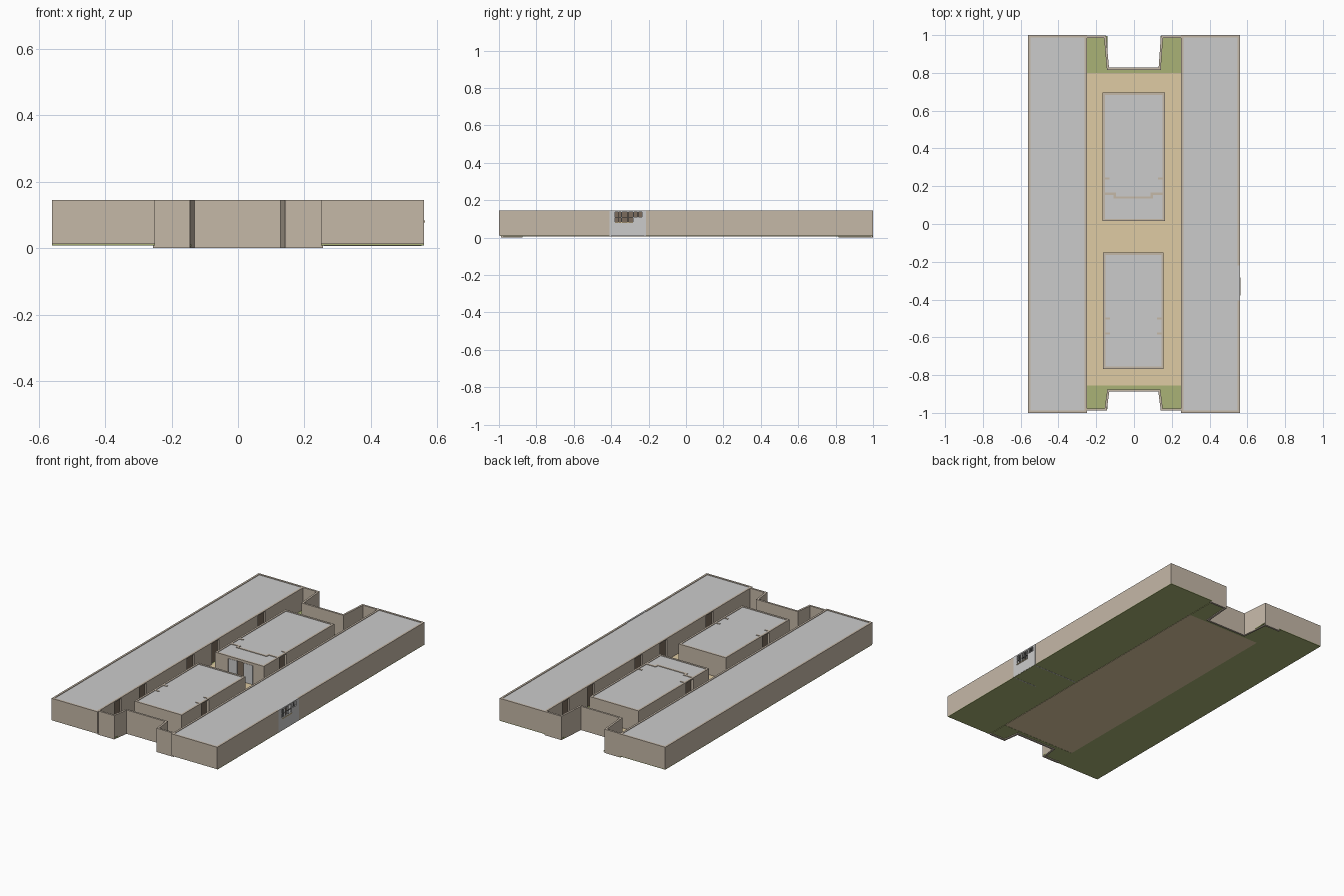
import bpy, bmesh
from math import atan2
from mathutils import Matrix, Vector

if "Cube" in bpy.data.objects:
    bpy.data.objects.remove(bpy.data.objects["Cube"])

T = 0.012           # wall thickness
G, H = 0.012, 0.145  # ground level and wall top


def mat(name, rgb):
    m = bpy.data.materials.new(name)
    m.diffuse_color = (*rgb, 1)
    m.use_nodes = True
    m.node_tree.nodes["Principled BSDF"].inputs["Base Color"].default_value = m.diffuse_color
    return m


BRICK = mat("brick", (0.56, 0.48, 0.39))
GRASS = mat("grass", (0.40, 0.45, 0.18))
SAND = mat("sand", (0.74, 0.60, 0.37))
DOOR = mat("dark_door", (0.20, 0.15, 0.11))
FRAME = mat("dark_frame", (0.16, 0.16, 0.16))


def finish(name, bm, material=None):
    me = bpy.data.meshes.new(name)
    bm.to_mesh(me)
    bm.free()
    ob = bpy.data.objects.new(name, me)
    bpy.context.collection.objects.link(ob)
    if material:
        me.materials.append(material)
    return ob


def add_box(bm, lo, hi, m=Matrix()):
    lo, hi = Vector(lo), Vector(hi)
    s = hi - lo
    bmesh.ops.create_cube(bm, size=1, matrix=m @ Matrix.Translation((lo + hi) / 2)
                          @ Matrix.Diagonal((s.x, s.y, s.z, 1)))


def box(name, lo, hi, material=None):
    bm = bmesh.new()
    add_box(bm, lo, hi)
    return finish(name, bm, material)


def add_wall(bm, p, q, z0=G, z1=H, holes=(), t=T):
    """Wall from p to q; holes are (start, end, bottom, top) measured along the wall."""
    d = Vector(q) - Vector(p)
    m = Matrix.Translation((p[0], p[1], 0)) @ Matrix.Rotation(atan2(d.y, d.x), 4, 'Z')
    s = -t / 2
    for a, b, lo, hi in sorted(holes):
        add_box(bm, (s, -t / 2, z0), (a, t / 2, z1), m)
        if lo > z0:
            add_box(bm, (a, -t / 2, z0), (b, t / 2, lo), m)
        if hi < z1:
            add_box(bm, (a, -t / 2, hi), (b, t / 2, z1), m)
        s = b
    add_box(bm, (s, -t / 2, z0), (d.length + t / 2, t / 2, z1), m)


def path_wall(name, pts, z0=G, z1=H, material=BRICK):
    bm = bmesh.new()
    for p, q in zip(pts, pts[1:]):
        add_wall(bm, p, q, z0, z1)
    return finish(name, bm, material)


# Ground: grass under the wings and court ends, sand court in the middle
for s, side in ((-1, "left"), (1, "right")):
    x = sorted((s * 0.25, s * 0.56))
    box(f"{side}_ground", (x[0], -0.995, 0.008), (x[1], 1, G), GRASS)
    x = sorted((s * 0.14, s * 0.25))
    box(f"{side}_back_lawn", (x[0], 0.80, 0.005), (x[1], 0.995, 0.011), GRASS)
    box(f"{side}_front_lawn", (x[0], -0.98, 0.005), (x[1], -0.855, 0.011), GRASS)
box("back_lawn", (-0.14, 0.80, 0.005), (0.14, 0.82, 0.011), GRASS)
box("front_lawn", (-0.14, -0.885, 0.005), (0.14, -0.855, 0.011), GRASS)
box("court", (-0.25, -0.855, 0.006), (0.25, 0.80, G), SAND)

# Long side wings with doorways onto the court
XO, XI, YE = 0.554, 0.256, 0.994
DOORS = (-0.80, -0.56, -0.10, 0.14, 0.585)
ENT = (-0.405, -0.22)
for s, side in ((-1, "left"), (1, "right")):
    bm = bmesh.new()
    holes = [(ENT[0] + YE, ENT[1] + YE, G, H)] if s > 0 else []
    add_wall(bm, (s * XO, -YE), (s * XO, YE), holes=holes)
    for y in (-YE, YE):
        add_wall(bm, (s * XI, y), (s * XO, y))
    ys = [-s * y for y in DOORS]
    add_wall(bm, (s * XI, -YE), (s * XI, YE),
             holes=[(y - 0.035 + YE, y + 0.035 + YE, G, 0.138) for y in ys])
    finish(f"{side}_wing_walls", bm, BRICK)
    x = sorted((s * XO, s * XI))
    box(f"{side}_wing_roof", (x[0], -YE, 0.138), (x[1], YE, 0.142))
    bm = bmesh.new()
    for y in ys:
        add_box(bm, (s * 0.262 - 0.002, y - 0.036, G), (s * 0.262 + 0.002, y + 0.036, 0.138))
    finish(f"{side}_wing_doors", bm, DOOR)

# Recessed walls closing both ends of the court
path_wall("back_end_wall", [(-0.25, 0.992), (-0.153, 0.992), (-0.138, 0.822),
                            (0.136, 0.822), (0.148, 0.992), (0.25, 0.992)], 0.0)
path_wall("front_end_wall", [(-0.25, -0.982), (-0.15, -0.982), (-0.136, -0.882),
                             (0.134, -0.882), (0.147, -0.982), (0.25, -0.982)], 0.0)

# Street entrance: grey facade with three windows and a corridor behind
bm = bmesh.new()
add_wall(bm, (0.556, ENT[0]), (0.556, ENT[1]), 0.01, H,
         holes=[(0.026, 0.058, 0.085, 0.136), (0.064, 0.122, 0.085, 0.136),
                (0.128, 0.170, 0.110, 0.138)], t=0.01)
finish("entrance_facade", bm)
bm = bmesh.new()
for y in (-0.36, -0.31, -0.256):
    add_box(bm, (0.552, y - 0.002, 0.085), (0.558, y + 0.002, 0.136))
add_box(bm, (0.552, -0.379, 0.106), (0.558, -0.283, 0.109))
finish("entrance_window_bars", bm, FRAME)
box("entrance_sill", (0.55, -0.379, 0.078), (0.564, -0.283, 0.083), SAND)
box("entrance_back_wall", (0.48, ENT[0], G), (0.485, ENT[1], 0.138), DOOR)
bm = bmesh.new()
add_wall(bm, (0.26, ENT[1]), (0.55, ENT[1]), 0.007, 0.138, t=0.006)
add_wall(bm, (0.40, ENT[0]), (0.55, ENT[0]), 0.007, 0.138, t=0.006)
finish("entrance_corridor_walls", bm)


# Free-standing blocks inside the court
def block(name, x0, x1, y0, y1, gap, front_holes=()):
    bm = bmesh.new()
    for x in (x0, x1):
        add_wall(bm, (x, y0), (x, y1), holes=[(gap[0] - y0, gap[1] - y0, G, 0.138)])
    add_wall(bm, (x0, y0), (x1, y0), holes=front_holes)
    add_wall(bm, (x0, y1), (x1, y1))
    # short stubs beside the side doorways
    for x, d in ((x0, 0.025), (x1, -0.025)):
        for y in gap:
            add_wall(bm, (x, y), (x + d, y), t=0.01)
    finish(f"{name}_walls", bm, BRICK)
    box(f"{name}_roof", (x0, y0, 0.138), (x1, y1, 0.142))
    bm = bmesh.new()
    for x in (x0 + 0.012, x1 - 0.012):
        add_box(bm, (x - 0.002, gap[0], G), (x + 0.002, gap[1], 0.138))
    finish(f"{name}_side_doors", bm, DOOR)


block("back_block", -0.160, 0.158, 0.021, 0.689, (0.16, 0.24), [(0.082, 0.25, G, 0.13)])
block("front_block", -0.157, 0.151, -0.761, -0.158, (-0.58, -0.50))

# Stepped partition showing above the back block's roof
path_wall("back_block_partition", [(-0.16, 0.16), (-0.102, 0.16), (-0.102, 0.14), (0.094, 0.14),
                                   (0.094, 0.16), (0.158, 0.16)])

# Glazed front of the back block: grey panels with dark gaps
bm = bmesh.new()
for a, b in ((-0.075, -0.02), (0.025, 0.085)):
    add_box(bm, (a, 0.017, G), (b, 0.022, 0.128))
finish("back_block_door_panels", bm)
box("back_block_door_recess", (-0.08, 0.03, G), (0.092, 0.033, 0.132), DOOR)
